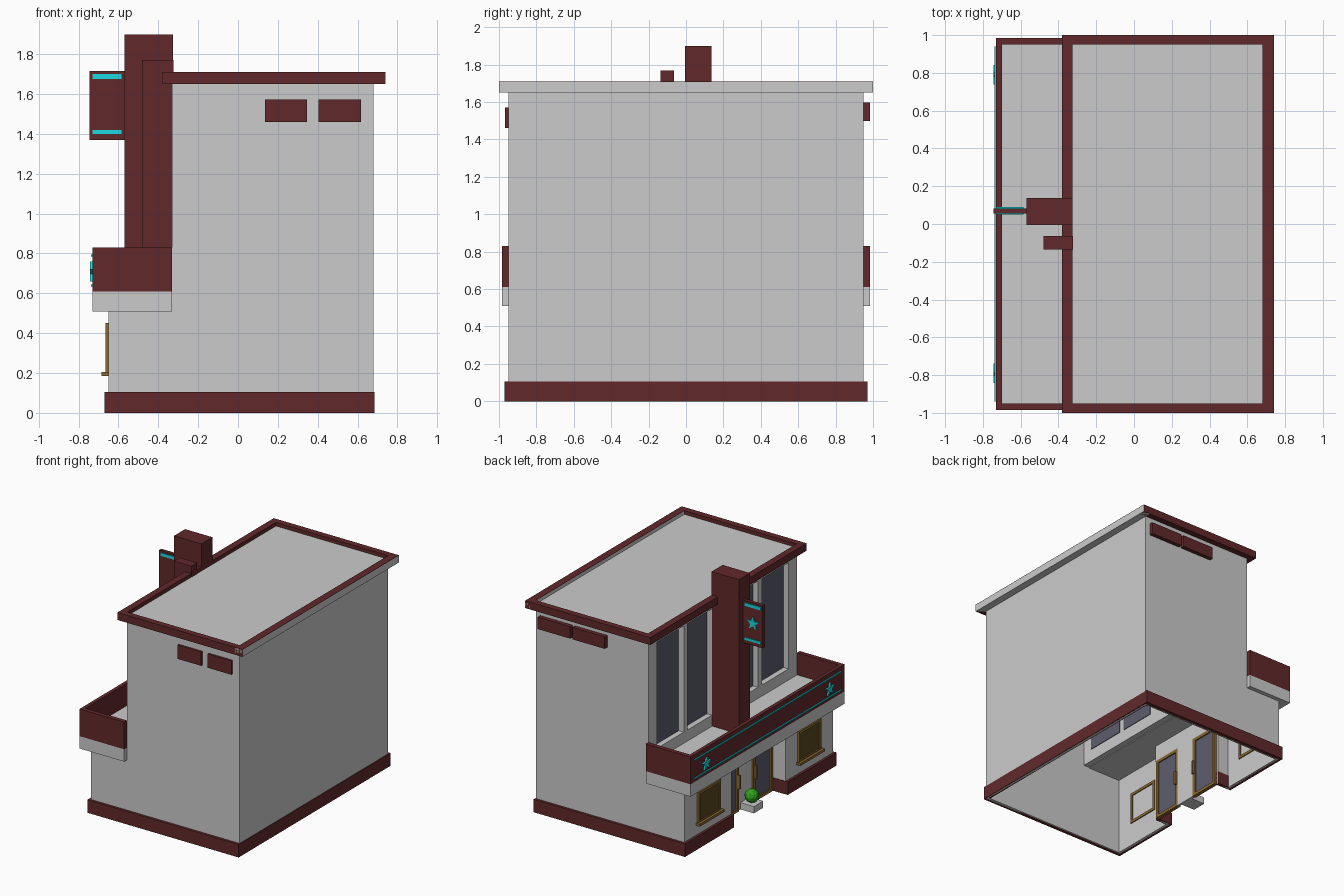
import bpy, bmesh, math
from mathutils import Matrix

if "Cube" in bpy.data.objects:
    bpy.data.objects.remove(bpy.data.objects["Cube"])


def material(name, r, g, b):
    m = bpy.data.materials.new(name)
    m.diffuse_color = (r, g, b, 1)
    m.use_nodes = True
    m.node_tree.nodes["Principled BSDF"].inputs["Base Color"].default_value = m.diffuse_color
    return m


MAROON = material("maroon", .12, .022, .024)
TEAL = material("teal", .01, .70, .75)
BRASS = material("brass", .25, .14, .03)
POSTER = material("poster_brown", .10, .065, .012)
GLASS = material("glass", .11, .11, .16)
GREEN = material("green", .03, .35, .01)


def finish(bm, name, mat):
    bmesh.ops.recalc_face_normals(bm, faces=bm.faces[:])
    me = bpy.data.meshes.new(name)
    bm.to_mesh(me)
    bm.free()
    ob = bpy.data.objects.new(name, me)
    bpy.context.collection.objects.link(ob)
    if mat:
        me.materials.append(mat)
    return ob


def boxes(name, spans, mat=None):
    """One object from several boxes, each (x0, x1, y0, y1, z0, z1)."""
    bm = bmesh.new()
    for x0, x1, y0, y1, z0, z1 in spans:
        m = (Matrix.Translation(((x0 + x1) / 2, (y0 + y1) / 2, (z0 + z1) / 2))
             @ Matrix.Diagonal((x1 - x0, abs(y1 - y0), z1 - z0, 1)))
        bmesh.ops.create_cube(bm, size=1, matrix=m)
    return finish(bm, name, mat)


def both(spans):
    """Repeat boxes mirrored across y = 0."""
    return spans + [(a, b, -d, -c, e, f) for a, b, c, d, e, f in spans]


def prism(name, pts, offset, mat=None):
    """Extrude a closed 3D outline by an offset."""
    bm = bmesh.new()
    f = bm.faces.new([bm.verts.new(p) for p in pts])
    r = bmesh.ops.extrude_face_region(bm, geom=[f])
    bmesh.ops.translate(bm, vec=offset,
                        verts=[v for v in r["geom"] if isinstance(v, bmesh.types.BMVert)])
    return finish(bm, name, mat)


def frame(x0, x1, y0, y1, z0, z1, w):
    """Four bars around a rectangular opening facing x."""
    return [(x0, x1, y0, y0 + w, z0, z1), (x0, x1, y1 - w, y1, z0, z1),
            (x0, x1, y0 + w, y1 - w, z0, z0 + w), (x0, x1, y0 + w, y1 - w, z1 - w, z1)]


def star_points(r):
    return [((r if i % 2 == 0 else r * .4) * math.sin(i * math.pi / 5),
             (r if i % 2 == 0 else r * .4) * math.cos(i * math.pi / 5)) for i in range(10)]


# stepped side walls, back wall and roof of the hollow building
outline = [(-.65, 0), (.68, 0), (.68, 1.66), (-.33, 1.66), (-.33, .635), (-.65, .635)]
for side, label in ((1, "left"), (-1, "right")):
    prism("side_wall_" + label, [(x, side * .95, z) for x, z in outline], (0, -side * .02, 0))
boxes("back_wall", [(.66, .68, -.94, .94, 0, 1.66)])
boxes("roof", [(-.33, .69, -.955, .955, 1.66, 1.68)])

# roof trim, with a grey rear edge
boxes("roof_trim", both([(-.38, .739, .95, 1, 1.65, 1.71)]) +
      [(-.38, -.325, -.95, .95, 1.65, 1.71)], MAROON)
boxes("roof_trim_back", [(.68, .74, -1, 1, 1.65, 1.708)])
boxes("roof_trim_back_cap", [(.68, .74, -1, 1, 1.708, 1.71)], MAROON)

# plinth, open at the entrance
boxes("plinth", both([(-.67, .685, .94, .97, 0, .105), (-.67, -.64, .345, .94, 0, .105),
                      (-.64, -.53, .343, .37, 0, .105)]) +
      [(.655, .685, -.94, .94, 0, .105)], MAROON)

# upper facade with four tall recessed windows
columns = [(-.95, -.84), (-.5, -.45), (-.14, .14), (.45, .5), (.84, .95)]
boxes("upper_facade", [(-.33, -.28, a, b, .64, 1.66) for a, b in columns] +
      [(-.33, -.28, -.94, .94, .64, .74), (-.33, -.28, -.94, .94, 1.6, 1.66)])
boxes("upper_windows", both([(-.285, -.275, .14, .45, .74, 1.6),
                             (-.285, -.275, .5, .84, .74, 1.6)]), GLASS)

# ground floor front and entrance recess
boxes("lower_front_wall", both([(-.65, -.63, .35, .95, 0, .635)]))
boxes("recess_walls", both([(-.65, -.53, .347, .365, 0, .52)]) +
      [(-.53, -.51, -.09, .09, 0, .52), (-.53, -.51, -.35, .35, .5, .64),
       (-.65, -.52, -.35, .35, .51, .525)])

# entrance doors
boxes("door_frames", both(frame(-.54, -.51, .09, .345, 0, .505, .025)), BRASS)
boxes("door_glass", both([(-.53, -.52, .115, .32, .025, .48)]), GLASS)
boxes("door_handles", both([(-.56, -.54, .098, .112, .19, .30),
                            (-.51, -.49, .098, .112, .19, .30)]), BRASS)

# poster cases
boxes("poster_frames", both(frame(-.665, -.622, .50, .785, .19, .45, .022) +
                            [(-.685, -.65, .485, .80, .185, .205)]), BRASS)
boxes("posters", both([(-.655, -.648, .52, .765, .21, .43)]), POSTER)

# canopy: grey lower band, maroon parapet, grey deck
boxes("canopy_band", both([(-.65, -.33, .95, .985, .51, .61)]) +
      [(-.73, -.65, -.985, .985, .51, .61)])
boxes("canopy_parapet", both([(-.70, -.33, .95, .985, .61, .83)]) +
      [(-.73, -.70, -.985, .985, .61, .83)], MAROON)
boxes("canopy_deck", [(-.70, -.33, -.95, .95, .635, .65)])
boxes("canopy_stripes", [(-.738, -.73, -.94, .94, .635, .645),
                         (-.738, -.73, -.94, .94, .785, .795)], TEAL)
for y, label in ((.79, "left"), (-.79, "right")):
    prism("canopy_star_" + label, [(-.73, y + a, .705 + b) for a, b in star_points(.055)],
          (-.014, 0, 0), TEAL)

# pylons rising from the canopy
boxes("tall_pylon", [(-.57, -.325, -.005, .137, .64, 1.9)], MAROON)
boxes("short_pylon", [(-.48, -.323, -.135, -.063, .64, 1.77)], MAROON)

# projecting blade sign
boxes("blade_sign", [(-.745, -.57, .055, .083, 1.37, 1.715)], MAROON)
boxes("blade_sign_stripes", [(-.73, -.585, .049, .089, 1.40, 1.42),
                             (-.73, -.585, .049, .089, 1.675, 1.70)], TEAL)
prism("blade_sign_star", [(-.66 + a, .083, 1.55 + b) for a, b in star_points(.058)],
      (0, .007, 0), TEAL)

# side panels under the roof
boxes("right_side_panels", [(.135, .347, -.967, -.95, 1.46, 1.572),
                            (.405, .617, -.967, -.95, 1.46, 1.572)], MAROON)
boxes("left_side_panels", [(.04, .33, .95, .983, 1.5, 1.597),
                           (.35, .64, .95, .983, 1.5, 1.597)], MAROON)

# planter and shrub between the doors
boxes("planter", [(-.65, -.53, -.06, .06, 0, .055)])
bm = bmesh.new()
bmesh.ops.create_icosphere(bm, subdivisions=2, radius=.055,
                           matrix=Matrix.Translation((-.59, 0, .105)))
finish(bm, "shrub", GREEN)
